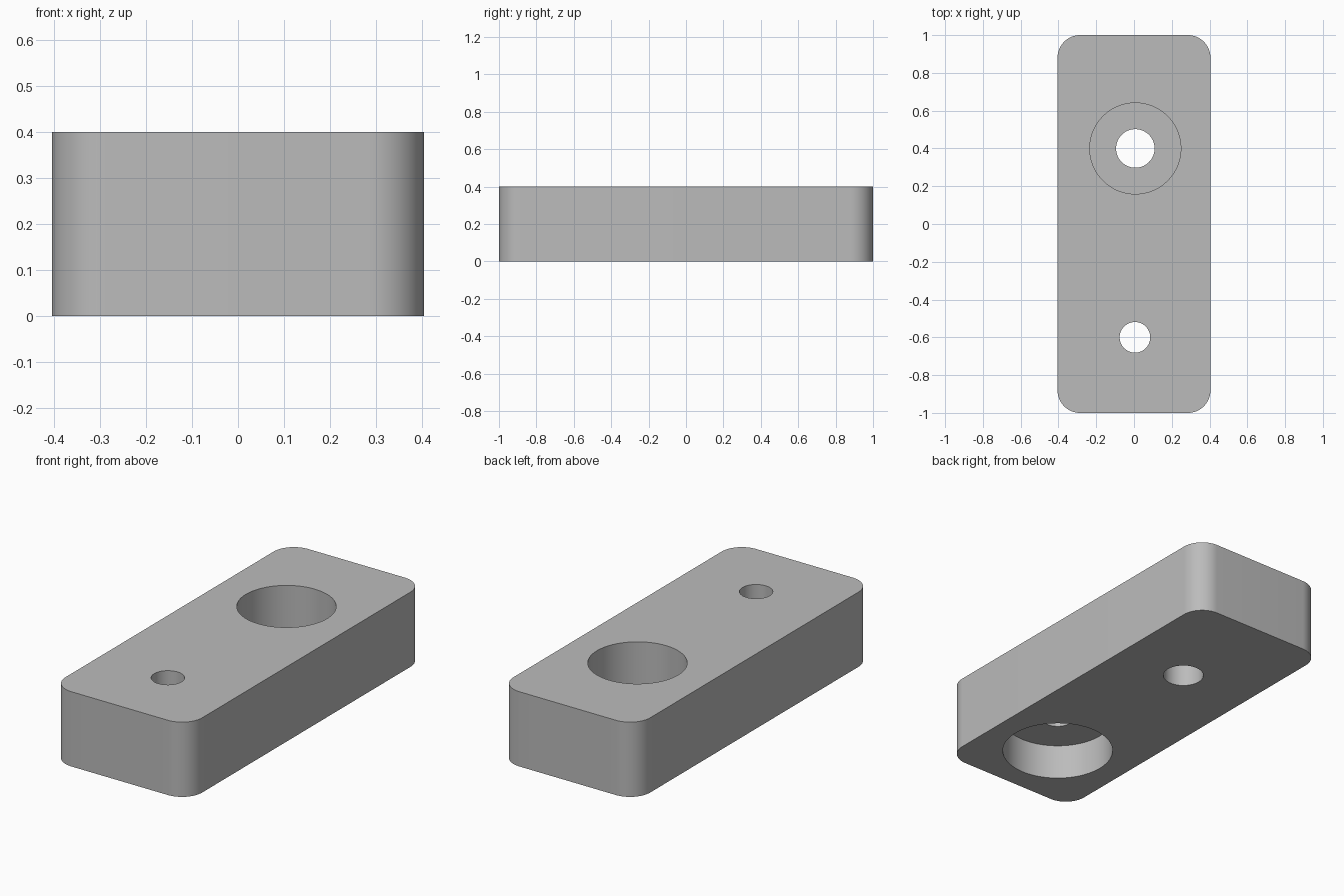
import bpy
import bmesh
import math

old = bpy.data.objects.get("Cube")
if old:
    bpy.data.objects.remove(old, do_unlink=True)

WIDTH, LENGTH, HEIGHT, CORNER = 0.81, 2.0, 0.4, 0.12

grey = bpy.data.materials.new("plain grey")
grey.use_nodes = True
colour = (0.5, 0.5, 0.5, 1)
grey.diffuse_color = colour
grey.node_tree.nodes["Principled BSDF"].inputs["Base Color"].default_value = colour


def add_object(name, bm):
    mesh = bpy.data.meshes.new(name)
    bm.to_mesh(mesh)
    bm.free()
    mesh.materials.append(grey)
    obj = bpy.data.objects.new(name, mesh)
    bpy.context.collection.objects.link(obj)
    return obj


def cylinder(name, x, y, radius, bottom, top):
    bm = bmesh.new()
    bmesh.ops.create_cone(bm, cap_ends=True, segments=96,
                          radius1=radius, radius2=radius, depth=top - bottom)
    bmesh.ops.translate(bm, verts=bm.verts, vec=(x, y, (bottom + top) / 2))
    obj = add_object(name, bm)
    obj.hide_render = True
    return obj


# Block with rounded vertical edges
bm = bmesh.new()
bmesh.ops.create_cube(bm, size=1)
bmesh.ops.scale(bm, verts=bm.verts, vec=(WIDTH, LENGTH, HEIGHT))
bmesh.ops.translate(bm, verts=bm.verts, vec=(0, 0, HEIGHT / 2))
upright = [e for e in bm.edges
           if abs(e.verts[0].co.z - e.verts[1].co.z) > HEIGHT / 2]
bmesh.ops.bevel(bm, geom=upright, offset=CORNER, segments=16,
                profile=0.5, affect='EDGES')
block = add_object("mounting_block", bm)

# Through holes, one counterbored from above and one from below
cutters = [
    cylinder("back_hole_cutter", 0.007, 0.4, 0.102, -0.1, HEIGHT + 0.1),
    cylinder("back_counterbore_cutter", 0.007, 0.4, 0.241, 0.15, HEIGHT + 0.1),
    cylinder("front_hole_cutter", 0.005, -0.6, 0.081, -0.1, HEIGHT + 0.1),
    cylinder("front_counterbore_cutter", 0.005, -0.6, 0.28, -0.1, 0.19),
]
bpy.context.view_layer.objects.active = block
block.select_set(True)
for cutter in cutters:
    cut = block.modifiers.new(cutter.name, 'BOOLEAN')
    cut.operation = 'DIFFERENCE'
    cut.solver = 'EXACT'
    cut.object = cutter
    bpy.ops.object.modifier_apply(modifier=cut.name)
for cutter in cutters:
    bpy.data.objects.remove(cutter, do_unlink=True)

# Smooth round walls, crisp rims
bpy.ops.object.select_all(action='DESELECT')
block.select_set(True)
bpy.ops.object.shade_smooth_by_angle(angle=math.radians(30))
